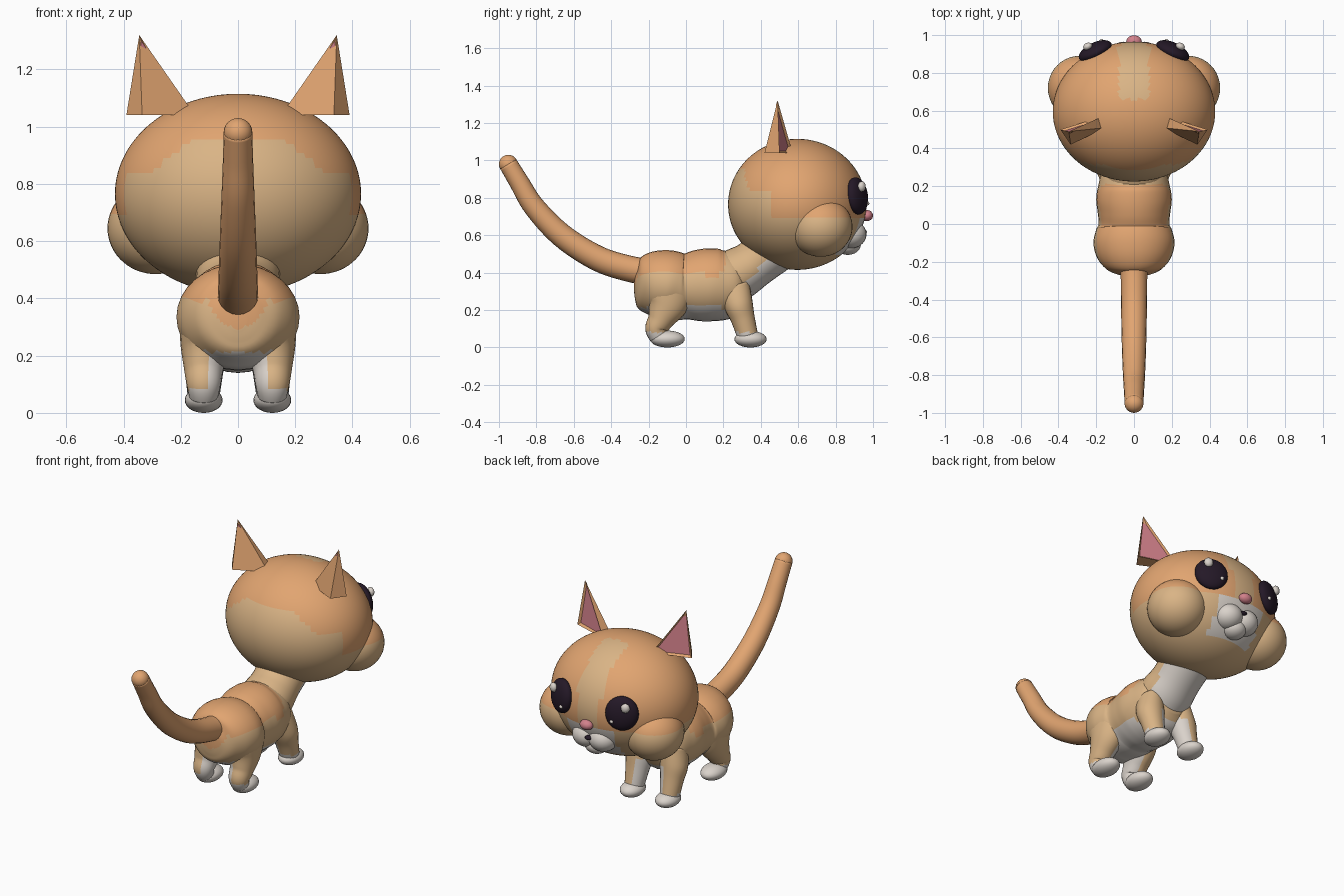
import bpy, bmesh, math
from mathutils import Vector, Matrix

cube = bpy.data.objects.get("Cube")
if cube:
    bpy.data.objects.remove(cube)


def material(name, rgb):
    m = bpy.data.materials.new(name)
    m.use_nodes = True
    col = tuple(c ** 2.2 for c in rgb) + (1,)
    m.diffuse_color = col
    m.node_tree.nodes["Principled BSDF"].inputs["Base Color"].default_value = col
    return m


ORANGE = material("orange fur", (.88, .64, .44))
TAN = material("tan fur", (.85, .70, .52))
WHITE = material("white fur", (.85, .82, .79))
PINK = material("pink skin", (.82, .50, .54))
DARK = material("dark eye", (.16, .12, .17))
FUR = [ORANGE, TAN, WHITE]


def finish(name, bm, mats, rule=None, smooth=True):
    """Turn a bmesh into an object; rule(face centre) picks the material."""
    bmesh.ops.recalc_face_normals(bm, faces=bm.faces)
    for f in bm.faces:
        f.smooth = smooth
        if rule:
            f.material_index = rule(*f.calc_center_median())
    me = bpy.data.meshes.new(name)
    bm.to_mesh(me)
    bm.free()
    for m in mats:
        me.materials.append(m)
    ob = bpy.data.objects.new(name, me)
    bpy.context.collection.objects.link(ob)
    return ob


def ball(name, loc, radii, mats, rule=None, yaw=0, pitch=0, seg=24):
    bm = bmesh.new()
    mat = (Matrix.Translation(loc) @ Matrix.Rotation(yaw, 4, 'Z')
           @ Matrix.Rotation(pitch, 4, 'X') @ Matrix.Diagonal((*radii, 1)))
    bmesh.ops.create_uvsphere(bm, u_segments=seg, v_segments=seg * 3 // 4, radius=1, matrix=mat)
    return finish(name, bm, mats, rule)


def catmull(a, b, c, d, t):
    return [.5 * (2 * q + (r - p) * t + (2 * p - 5 * q + 4 * r - s) * t * t
                  + (3 * q - p - 3 * r + s) * t ** 3) for p, q, r, s in zip(a, b, c, d)]


def loft(name, pts, mats, rule=None, seg=32, sub=6):
    """Elliptical tube through (x, y, z, side radius, other radius)."""
    p = [pts[0]] + list(pts) + [pts[-1]]
    path = [catmull(*p[i:i + 4], k / sub) for i in range(len(pts) - 1) for k in range(sub)]
    path.append(pts[-1])
    bm, rings = bmesh.new(), []
    side = Vector((1, 0, 0))
    for i, q in enumerate(path):
        nxt, prv = path[min(i + 1, len(path) - 1)], path[max(i - 1, 0)]
        up = (Vector(nxt[:3]) - Vector(prv[:3])).cross(side).normalized()
        ring = []
        for k in range(seg):
            a = math.tau * k / seg
            ring.append(bm.verts.new(Vector(q[:3]) + side * q[3] * math.cos(a) + up * q[4] * math.sin(a)))
        rings.append(ring)
    for r0, r1 in zip(rings, rings[1:]):
        for k in range(seg):
            j = (k + 1) % seg
            bm.faces.new((r0[k], r0[j], r1[j], r1[k]))
    bm.faces.new(rings[0])
    bm.faces.new(rings[-1])
    return finish(name, bm, mats, rule)


# Fur colour rules: 0 orange, 1 tan, 2 white
def head_rule(x, y, z):
    x = abs(x)
    if y > .8 and x < .15 and .49 < z < .7:
        return 2
    if y > .66 and x < .08:
        return 1
    if y < .45:
        return int(z < .83 + .12 * min(1, max(0, (.32 - x) / .15)))
    return int(z < .7)


def body_rule(x, y, z):
    if z < .215 and abs(x) < .17:
        return 2
    if y < -.2 and z > .3 and math.hypot(x, z - .4) < .1:
        return 0
    return 0 if z > .39 and y < .21 else 1


def neck_rule(x, y, z):
    return 2 if y - z > -.03 and y > .3 else 1


def leg_rule(x, y, z):
    return 2 if z < .08 or (abs(x) < .1 and z < .24) else 1


# Torso, neck and tail
torso = [(-.277, .33, .03, .04), (-.268, .33, .085, .09), (-.24, .33, .145, .14), (-.18, .335, .195, .175),
         (-.1, .335, .215, .185), (-.03, .325, .2, .178), (0, .325, .187, .176), (.06, .33, .192, .19),
         (.13, .335, .2, .195), (.2, .335, .19, .188), (.28, .345, .165, .16), (.33, .35, .1, .1)]
loft("body", [(0, *p) for p in torso], FUR, body_rule)
loft("neck", [(0, .18, .34, .15, .15), (0, .29, .4, .155, .14), (0, .38, .46, .145, .13), (0, .52, .58, .16, .15)],
     FUR, neck_rule)
tail = [(-.18, .4, .072), (-.3, .42, .07), (-.47, .475, .068), (-.66, .595, .064),
        (-.81, .75, .058), (-.89, .88, .053), (-.95, .98, .05)]
loft("tail", [(0, y, z, r, r) for y, z, r in tail], [ORANGE], seg=20)
ball("tail_tip", (0, -.95, .98), (.05, .05, .05), [ORANGE])

# Head and muzzle
ball("head", (0, .595, .765), (.43, .37, .35), FUR, head_rule, seg=80)
ball("chin", (0, .865, .55), (.07, .07, .055), [WHITE])
ball("nose", (0, .967, .705), (.042, .033, .03), [PINK], seg=12)
ball("mouth", (0, .945, .618), (.024, .022, .013), [DARK], seg=12)


def ear(name, s):
    """Four-sided pyramid with a recessed pink front."""
    bm = bmesh.new()
    base = [bm.verts.new((s * x, y, 1.04)) for x, y in ((.39, .5), (.335, .42), (.15, .51), (.165, .57))]
    tip = bm.verts.new((s * .345, .49, 1.32))
    bm.faces.new(base)
    sides = [bm.faces.new((base[i], base[(i + 1) % 4], tip)) for i in range(4)]
    bmesh.ops.recalc_face_normals(bm, faces=bm.faces)
    bmesh.ops.inset_region(bm, faces=[sides[3]], thickness=.02, depth=-.012)
    sides[3].material_index = 1
    finish(name, bm, [ORANGE, PINK], smooth=False)


# Mirrored parts
for side, s in (("left", 1), ("right", -1)):
    ear(side + "_ear", s)
    ball(side + "_cheek", (s * .288, .72, .645), (.168, .17, .16), FUR, head_rule, seg=40)
    ball(side + "_muzzle", (s * .055, .88, .605), (.085, .085, .075), [WHITE])
    ball(side + "_eye", (s * .205, .915, .81), (.095, .045, .1), [DARK], yaw=-s * .45, pitch=.12)
    ball(side + "_eye_highlight", (s * .245, .94, .86), (.026, .02, .028), [WHITE], yaw=-s * .45, seg=12)
    ball(side + "_eye_glint", (s * .172, .97, .77), (.011, .01, .011), [WHITE], seg=12)

    loft(side + "_front_leg", [(s * .1, .25, .33, .07, .09), (s * .115, .28, .23, .08, .078),
                               (s * .118, .305, .15, .068, .064), (s * .12, .33, .06, .056, .056)],
         FUR, leg_rule, seg=24)
    ball(side + "_front_paw", (s * .12, .345, .044), (.066, .086, .044), [WHITE])

    loft(side + "_hind_leg", [(s * .11, -.09, .31, .095, .14), (s * .115, -.1, .23, .085, .11),
                              (s * .12, -.135, .15, .068, .072), (s * .12, -.16, .1, .06, .058),
                              (s * .12, -.145, .055, .05, .05)], FUR, leg_rule, seg=24)
    ball(side + "_hind_paw", (s * .12, -.1, .045), (.066, .093, .045), [WHITE])
